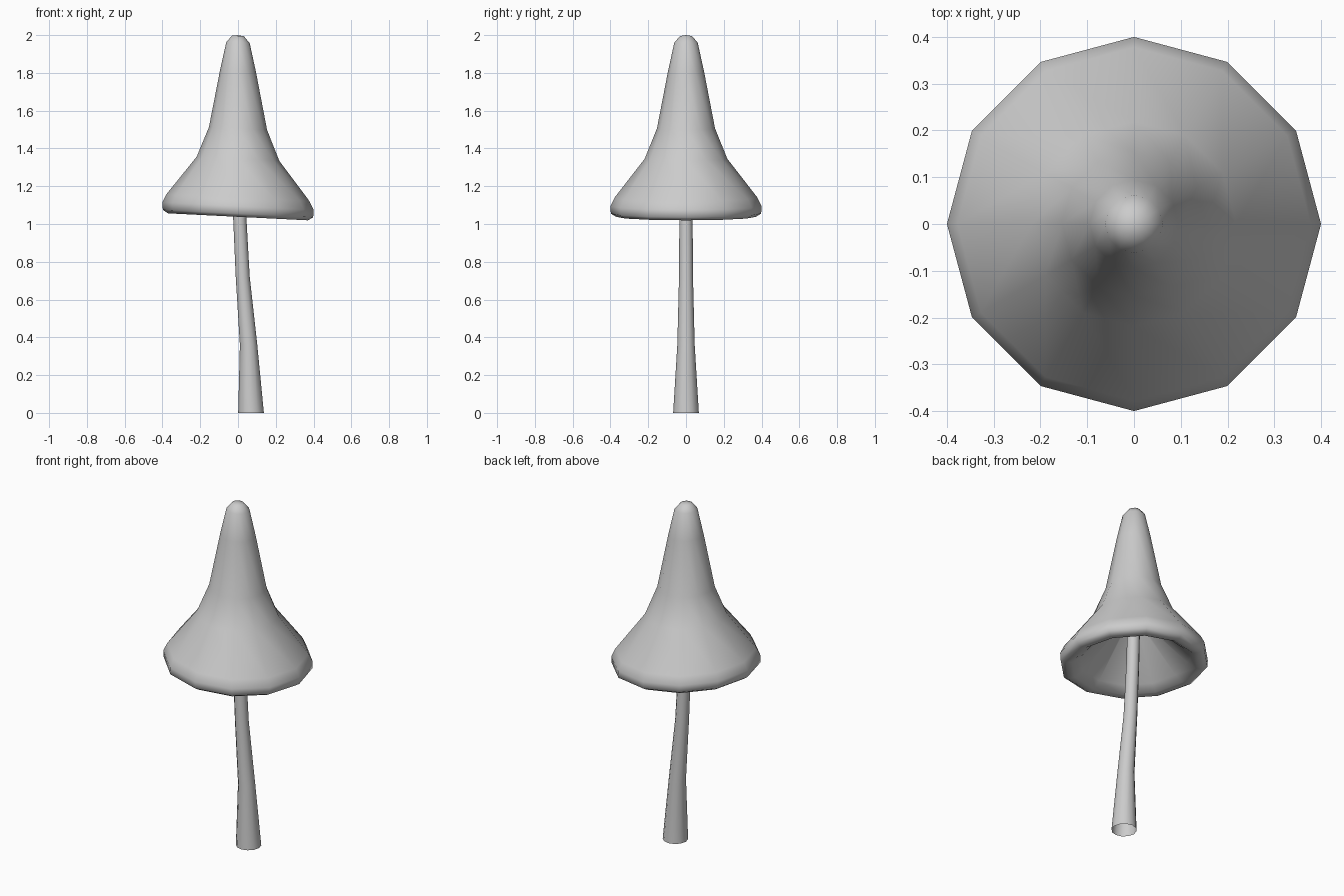
import bpy, bmesh
from math import cos, sin, tau

if "Cube" in bpy.data.objects:
    bpy.data.objects.remove(bpy.data.objects["Cube"])


def loft(name, rings, sides, slope=0.0):
    """Skin circular rings (centre x, z, radius); slope leans the rings along x."""
    bm = bmesh.new()
    loops = []
    for cx, z, r in rings:
        if r == 0:
            loops.append([bm.verts.new((cx, 0, z))])
            continue
        loops.append([bm.verts.new((cx + r * cos(tau * i / sides),
                                    r * sin(tau * i / sides),
                                    z + slope * r * cos(tau * i / sides)))
                      for i in range(sides)])
    for a, b in zip(loops, loops[1:]):
        for i in range(sides):
            j = (i + 1) % sides
            quad = [a[i % len(a)], a[j % len(a)], b[j % len(b)], b[i % len(b)]]
            bm.faces.new(list(dict.fromkeys(quad)))
    bmesh.ops.recalc_face_normals(bm, faces=bm.faces)
    mesh = bpy.data.meshes.new(name)
    bm.to_mesh(mesh)
    bm.free()
    mesh.shade_smooth()
    obj = bpy.data.objects.new(name, mesh)
    bpy.context.collection.objects.link(obj)
    return obj


# Tilted bell-shaped cap: outer surface, rolled lip, hollow underside
cap_profile = [
    (0, 2.0), (0.032, 1.995), (0.062, 1.96), (0.095, 1.81), (0.154, 1.505),
    (0.219, 1.345), (0.378, 1.14), (0.40, 1.095), (0.398, 1.055),
    (0.37, 1.038), (0.335, 1.042), (0.29, 1.075), (0.03, 1.34),
]
loft("mushroom_cap", [(0, z, r) for r, z in cap_profile], 12, slope=-0.05)

# Curved stem, open at the foot
loft("mushroom_stem", [(0.069, 0, 0.068), (0.056, 0.36, 0.046),
                       (0.025, 0.72, 0.037), (0.009, 1.04, 0.035),
                       (0.0, 1.35, 0.034)], 12)
